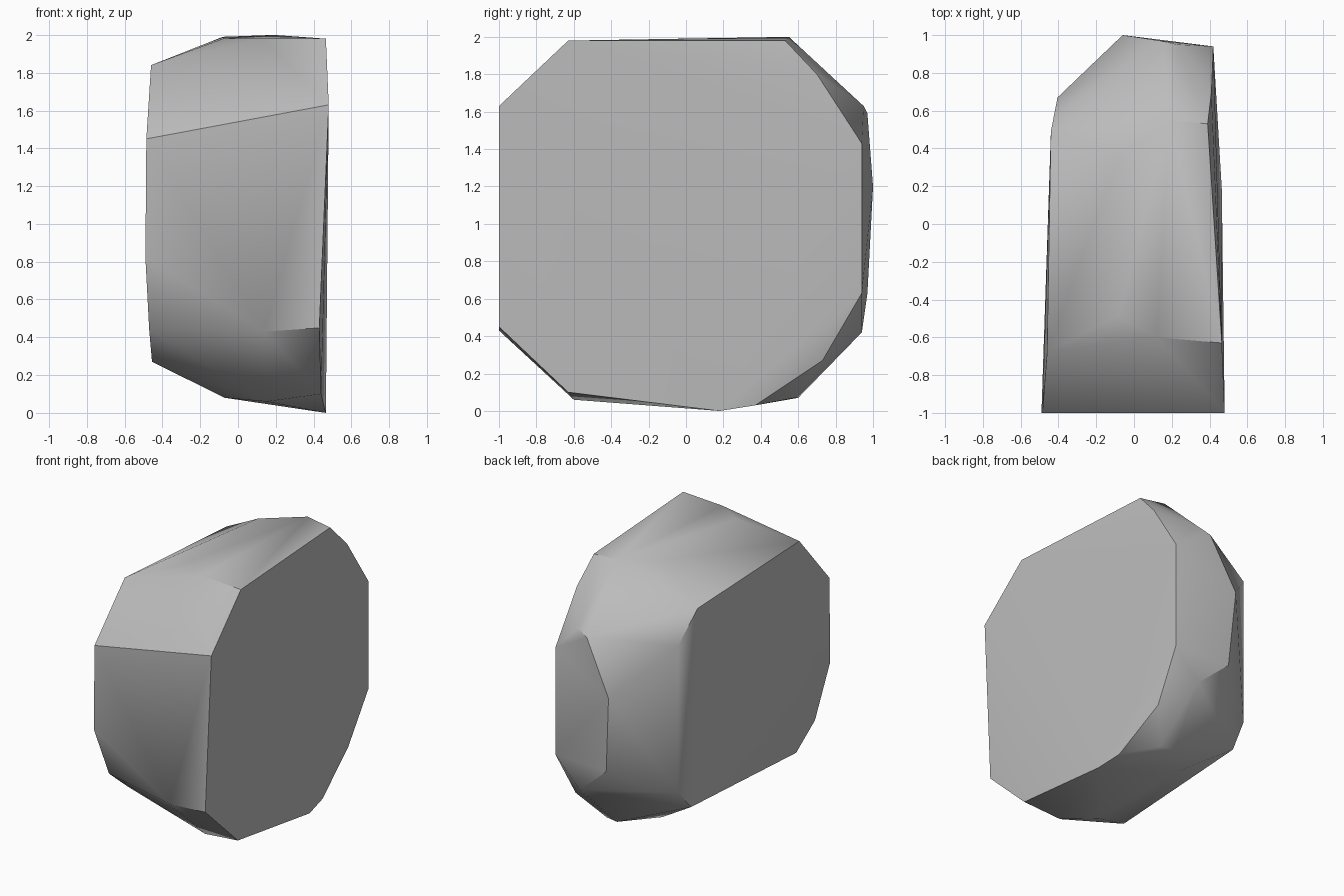
import bpy
import bmesh
import math

# Remove the default cube only
default_cube = bpy.data.objects.get("Cube")
if default_cube:
    bpy.data.objects.remove(default_cube, do_unlink=True)


def make_material(name, colour):
    material = bpy.data.materials.new(name)
    material.use_nodes = True
    material.diffuse_color = colour
    shader = material.node_tree.nodes["Principled BSDF"]
    shader.inputs["Base Color"].default_value = colour
    shader.inputs["Roughness"].default_value = 0.9
    return material


def chiselled_block(name, outlines, material, crease_angle):
    """Wrap a convex skin around the corner outlines and mark hard creases."""
    bm = bmesh.new()
    for outline in outlines:
        for corner in outline:
            bm.verts.new(corner)
    hull = bmesh.ops.convex_hull(bm, input=bm.verts[:], use_existing_faces=False)
    # Drop any corner swallowed by the skin
    spare = {item for item in hull["geom_interior"] + hull["geom_unused"]
             if isinstance(item, bmesh.types.BMVert)}
    bmesh.ops.delete(bm, geom=list(spare), context="VERTS")
    bmesh.ops.recalc_face_normals(bm, faces=bm.faces[:])
    # Smooth shallow facets and keep the strong edges sharp
    for face in bm.faces:
        face.smooth = True
    for edge in bm.edges:
        edge.smooth = edge.calc_face_angle(0) < crease_angle
    mesh = bpy.data.meshes.new(name)
    bm.to_mesh(mesh)
    bm.free()
    mesh.materials.append(material)
    block = bpy.data.objects.new(name, mesh)
    bpy.context.collection.objects.link(block)
    return block


# Broad, nearly flat side facing +x
left_side = [
    (.48, -1, 1.63), (.465, -.63, 1.98), (.39, .53, 1.98), (.41, .7, 1.8),
    (.42, .94, 1.43), (.42, .94, .63), (.4, .73, .27), (.44, .37, .03),
    (.465, .18, 0), (.44, -.63, .1), (.43, -1, .45),
]
# Opposite side, a little smaller and more rounded
right_side = [
    (-.485, -1, 1.45), (-.46, -.68, 1.84), (-.44, .49, 1.78),
    (-.405, .67, 1.56), (-.405, .67, .46), (-.42, .54, .31),
    (-.455, -.65, .27), (-.47, -.85, .44), (-.49, -1, .82),
]
# Small chipped facet at the back
back_facet = [
    (.23, .95, 1.63), (.14, .97, 1.59), (-.06, 1, 1.2),
    (-.02, .97, .63), (.22, .94, .42),
]
# Middle corners of the top, underside and front
top_ridge = [(.19, .55, 2), (-.08, .35, 1.99), (-.08, -.48, 1.98), (.12, -.6, 1.98)]
under_ridge = [(.25, .58, .07), (.15, .6, .07), (-.07, .38, .08),
               (-.07, -.45, .08), (.15, -.6, .06)]
front_chip = [(.14, -1, .43)]

stone_grey = make_material("stone grey", (0.5, 0.5, 0.5, 1))
chiselled_block(
    "stone_block",
    [left_side, right_side, back_facet, top_ridge, under_ridge, front_chip],
    stone_grey,
    math.radians(38),
)
